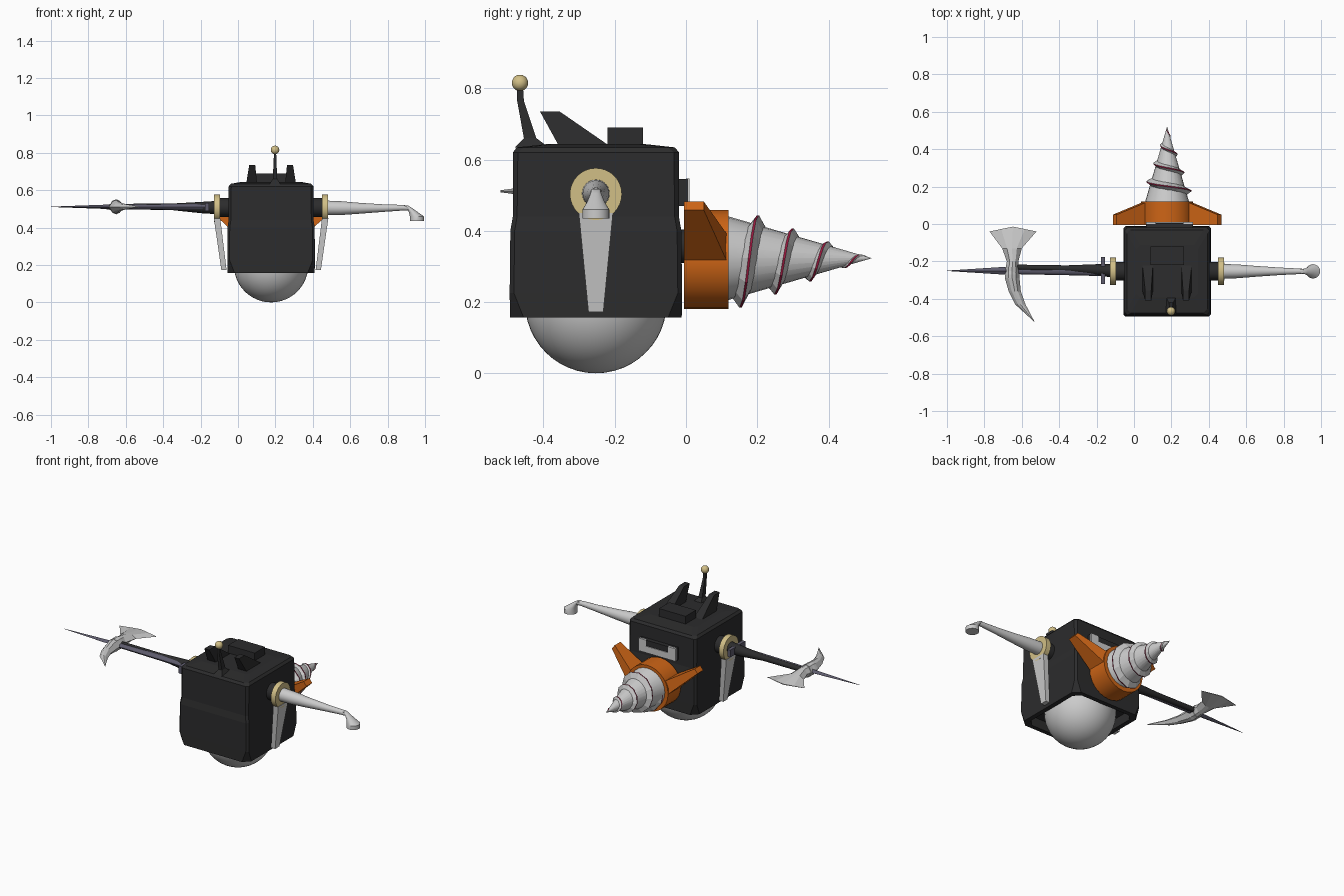
import bpy, bmesh, math
from mathutils import Vector

if "Cube" in bpy.data.objects:
    bpy.data.objects.remove(bpy.data.objects["Cube"])

CX, CY, AZ = 0.177, -0.253, 0.507      # body centre and arm height


def mat(name, r, g, b):
    m = bpy.data.materials.new(name)
    m.diffuse_color = (r, g, b, 1)
    m.use_nodes = True
    m.node_tree.nodes["Principled BSDF"].inputs["Base Color"].default_value = m.diffuse_color
    return m


BLACK = mat("black", 0.025, 0.025, 0.026)
GREY = mat("light grey", 0.60, 0.60, 0.60)
GOLD = mat("gold", 0.64, 0.52, 0.24)
ORANGE = mat("orange", 0.62, 0.13, 0.008)
PURPLE = mat("dusky purple", 0.11, 0.105, 0.15)
RED = mat("dark red", 0.32, 0.01, 0.05)


def finish(name, bm, mats, smooth=None):
    bmesh.ops.recalc_face_normals(bm, faces=bm.faces)
    me = bpy.data.meshes.new(name)
    bm.to_mesh(me)
    bm.free()
    for m in mats:
        me.materials.append(m)
    ob = bpy.data.objects.new(name, me)
    bpy.context.collection.objects.link(ob)
    if smooth:
        bpy.ops.object.select_all(action='DESELECT')
        ob.select_set(True)
        bpy.context.view_layer.objects.active = ob
        bpy.ops.object.shade_smooth_by_angle(angle=math.radians(smooth))
    return ob


def loft(name, rings, m, smooth=None):
    """Skin a list of equal-length point rings and cap both ends."""
    bm = bmesh.new()
    vs = [[bm.verts.new(p) for p in r] for r in rings]
    n = len(vs[0])
    for a, b in zip(vs, vs[1:]):
        for i in range(n):
            j = (i + 1) % n
            bm.faces.new((a[i], a[j], b[j], b[i]))
    bm.faces.new(vs[0])
    bm.faces.new(vs[-1])
    return finish(name, bm, [m], smooth)


def circle(axis, c, ra, rb=None, n=24):
    """Ring of points around an axis; ra and rb are the two radii."""
    rb = rb or ra
    c, out = Vector(c), []
    for i in range(n):
        t = 2 * math.pi * i / n
        a, b = ra * math.cos(t), rb * math.sin(t)
        out.append(c + Vector({'x': (0, a, b), 'y': (a, 0, b), 'z': (a, b, 0)}[axis]))
    return out


def box(name, x0, x1, y0, y1, z0, z1, m):
    return loft(name, [[(x0, y0, z), (x1, y0, z), (x1, y1, z), (x0, y1, z)]
                       for z in (z0, z1)], m)


def ball(name, c, r, m, seg=32):
    bm = bmesh.new()
    bmesh.ops.create_uvsphere(bm, u_segments=seg, v_segments=seg // 2, radius=r)
    bmesh.ops.translate(bm, verts=bm.verts, vec=c)
    return finish(name, bm, [m], 60)


# Body: chamfered box with a wider lower half and a recessed underside
def octagon(hx, hy, ch, z):
    q = [(hx, hy - ch), (hx - ch, hy), (-hx + ch, hy), (-hx, hy - ch),
         (-hx, -hy + ch), (-hx + ch, -hy), (hx - ch, -hy), (hx, -hy + ch)]
    return [(CX + x, CY + y, z) for x, y in q]


loft("body", [octagon(*s) for s in (
    (0.205, 0.215, 0.035, 0.215), (0.205, 0.215, 0.035, 0.157),
    (0.233, 0.241, 0.038, 0.157), (0.234, 0.242, 0.012, 0.225),
    (0.233, 0.240, 0.012, 0.400), (0.227, 0.233, 0.012, 0.440),
    (0.227, 0.233, 0.014, 0.620), (0.215, 0.222, 0.020, 0.634),
    (0.165, 0.140, 0.020, 0.643))], BLACK)
ball("dome_wheel", (CX, CY, 0.199), 0.199, GREY, 48)

# Top details: raised hatch, two swept fins, antenna
box("hatch", CX - 0.09, CX + 0.09, -0.22, -0.12, 0.63, 0.69, BLACK)
for s, side in ((-1, "left"), (1, "right")):
    loft(side + "_fin", [[(CX + s * x0, y0, z), (CX + s * x1, y0, z),
                          (CX + s * x1, y1, z), (CX + s * x0, y1, z)]
                         for x0, x1, y0, y1, z in ((0.075, 0.133, -0.355, -0.21, 0.635),
                                                   (0.085, 0.117, -0.41, -0.355, 0.735))], BLACK)
AX = 0.198
loft("antenna_stalk", [[(AX - w, y0, z), (AX + w, y0, z), (AX + w, y1, z), (AX - w, y1, z)]
                       for w, y0, y1, z in ((0.028, -0.48, -0.385, 0.634), (0.012, -0.455, -0.42, 0.66),
                                            (0.007, -0.474, -0.455, 0.765), (0.006, -0.474, -0.458, 0.81))], BLACK)
ball("antenna_ball", (AX, -0.466, 0.815), 0.023, GOLD, 20)

# Shoulders on both sides: axle, gold disc and hanging strap
for s, side in ((-1, "left"), (1, "right")):
    def X(d):
        return CX + s * d
    loft(side + "_axle", [circle('x', (X(d), CY, AZ), 0.05) for d in (0.2, 0.28)], BLACK, 40)
    loft(side + "_shoulder_disc", [circle('x', (X(d), CY, AZ - 0.004), 0.073, n=32)
                                   for d in (0.273, 0.304)], GOLD, 40)
    loft(side + "_strap", [[(X(d0), CY - h, z), (X(d1), CY - h, z), (X(d1), CY + h, z), (X(d0), CY + h, z)]
                           for d0, d1, h, z in ((0.272, 0.306, 0.048, 0.45),
                                                (0.238, 0.266, 0.021, 0.172))], GREY)

# Right arm: tapered rod with a drooping round head
loft("right_arm", [circle('x', (x, CY, z), r) for x, z, r in (
    (0.47, 0.505, 0.039), (0.55, 0.504, 0.037), (0.65, 0.503, 0.029),
    (0.78, 0.504, 0.020), (0.88, 0.506, 0.015), (0.91, 0.504, 0.013))], GREY, 40)
loft("right_arm_head", [circle('z', (x, CY, z), r) for x, z, r in (
    (0.957, 0.434, 0.038), (0.957, 0.459, 0.038), (0.938, 0.482, 0.024),
    (0.915, 0.505, 0.015), (0.898, 0.517, 0.012))], GREY, 35)

# Left arm: pole weapon
loft("pole_grip", [circle('x', (x, y, z), r, n=12) for x, y, z, r in (
    (-0.12, -0.250, 0.507, 0.035), (-0.20, -0.245, 0.507, 0.030), (-0.36, -0.238, 0.511, 0.017),
    (-0.63, -0.232, 0.512, 0.015))], BLACK, 40)
loft("pole_core", [circle('x', (x, -0.25, 0.51), a, b, 12) for x, a, b in (
    (-0.12, 0.030, 0.022), (-0.30, 0.025, 0.016), (-0.64, 0.018, 0.012))], PURPLE, 40)
box("pole_guard", -0.176, -0.156, -0.322, -0.176, 0.488, 0.532, PURPLE)
loft("pole_spike", [circle('x', (x, -0.25, 0.511), a, b, 4) for x, a, b in (
    (-0.64, 0.020, 0.014), (-0.72, 0.019, 0.011), (-1.0, 0.001, 0.001))], PURPLE)


# Axe head: diamond sections (left x, right x, side y, middle y, half thickness)
def blade(name, sections):
    rings = []
    for xl, xr, y, ym, t in sections:
        xm = (xl + xr) / 2
        rings.append([(xl, y, 0.511), ((xl + xm) / 2, (y + ym) / 2, 0.511 + t * 0.8), (xm, ym, 0.511 + t),
                      ((xr + xm) / 2, (y + ym) / 2, 0.511 + t * 0.8), (xr, y, 0.511),
                      ((xr + xm) / 2, (y + ym) / 2, 0.511 - t * 0.8), (xm, ym, 0.511 - t),
                      ((xl + xm) / 2, (y + ym) / 2, 0.511 - t * 0.8)])
    loft(name, rings, GREY)


blade("axe_blade", ((-0.692, -0.612, -0.27, -0.27, 0.040), (-0.680, -0.618, -0.20, -0.20, 0.034),
                    (-0.705, -0.600, -0.13, -0.13, 0.022), (-0.773, -0.521, -0.040, -0.014, 0.002)))
blade("axe_hook", ((-0.690, -0.612, -0.23, -0.23, 0.040), (-0.690, -0.612, -0.29, -0.29, 0.036),
                   (-0.670, -0.605, -0.36, -0.36, 0.025), (-0.635, -0.580, -0.43, -0.43, 0.015),
                   (-0.536, -0.533, -0.52, -0.52, 0.003)))

# Back face plate with a pale U-shaped bracket
UX = 0.19
box("back_plate", UX - 0.125, UX + 0.125, -0.04, 0.006, 0.470, 0.545, BLACK)
box("bracket_bar", UX - 0.125, UX + 0.125, 0.0, 0.010, 0.470, 0.510, GREY)
for s, side in ((-1, "left"), (1, "right")):
    a, b = sorted((UX + s * 0.075, UX + s * 0.125))
    box(side + "_bracket_prong", a, b, 0.0, 0.010, 0.510, 0.547, GREY)

# Drill mount: neck, orange drum and two raised wings
DZ = 0.319
loft("drill_neck", [circle('y', (CX, y, 0.357), 0.047) for y in (-0.04, 0.02)], BLACK, 40)
loft("drill_drum", [circle('y', (CX, y, DZ), 0.139, n=28) for y in (-0.005, 0.119)], ORANGE, 30)
for s, side in ((-1, "left"), (1, "right")):
    loft(side + "_wing", [[(CX + s * x0, -0.005, z0), (CX + s * x0, y1, z0),
                           (CX + s * x1, y1, z1), (CX + s * x1, -0.005, z1)]
                          for x0, z0, x1, z1, y1 in ((0.125, 0.305, 0.105, 0.385, 0.119),
                                                     (0.290, 0.458, 0.270, 0.482, 0.050))], ORANGE)

# Drill cone with a spiral thread that has a red rim
R0, Y0, Y1 = 0.118, 0.115, 0.52
loft("drill_cone", [circle('y', (CX, y, DZ + 0.004), R0 * (Y1 - y) / (Y1 - Y0) + 0.0005, n=24)
                    for y in (Y0, Y1)], GREY, 30)
bm = bmesh.new()
STEPS, PITCH = 12, 0.098
prev = None
for i in range(-3, int(3.6 * STEPS) + 1):
    t = 2 * math.pi * i / STEPS
    y = 0.153 + PITCH * i / STEPS
    k = max((Y1 - y) / (Y1 - Y0), 0.0)
    grow = min(1.0, (i + 3) / 3)
    w = 0.006 + 0.024 * k
    ring = []
    for dy, f in ((-w, 0.98), (-0.003, 1.0 + 0.30 * grow), (0.003, 1.0 + 0.30 * grow), (w, 0.85)):
        r = R0 * k * f
        ring.append(bm.verts.new((CX + r * math.sin(t), y + dy, DZ + 0.004 - r * math.cos(t))))
    if prev:
        for j in range(4):
            n = (j + 1) % 4
            f = bm.faces.new((prev[j], prev[n], ring[n], ring[j]))
            f.material_index = 1 if j == 1 else 0
    else:
        bm.faces.new(ring)
    prev = ring
bm.faces.new(prev)
finish("drill_thread", bm, [GREY, RED])
